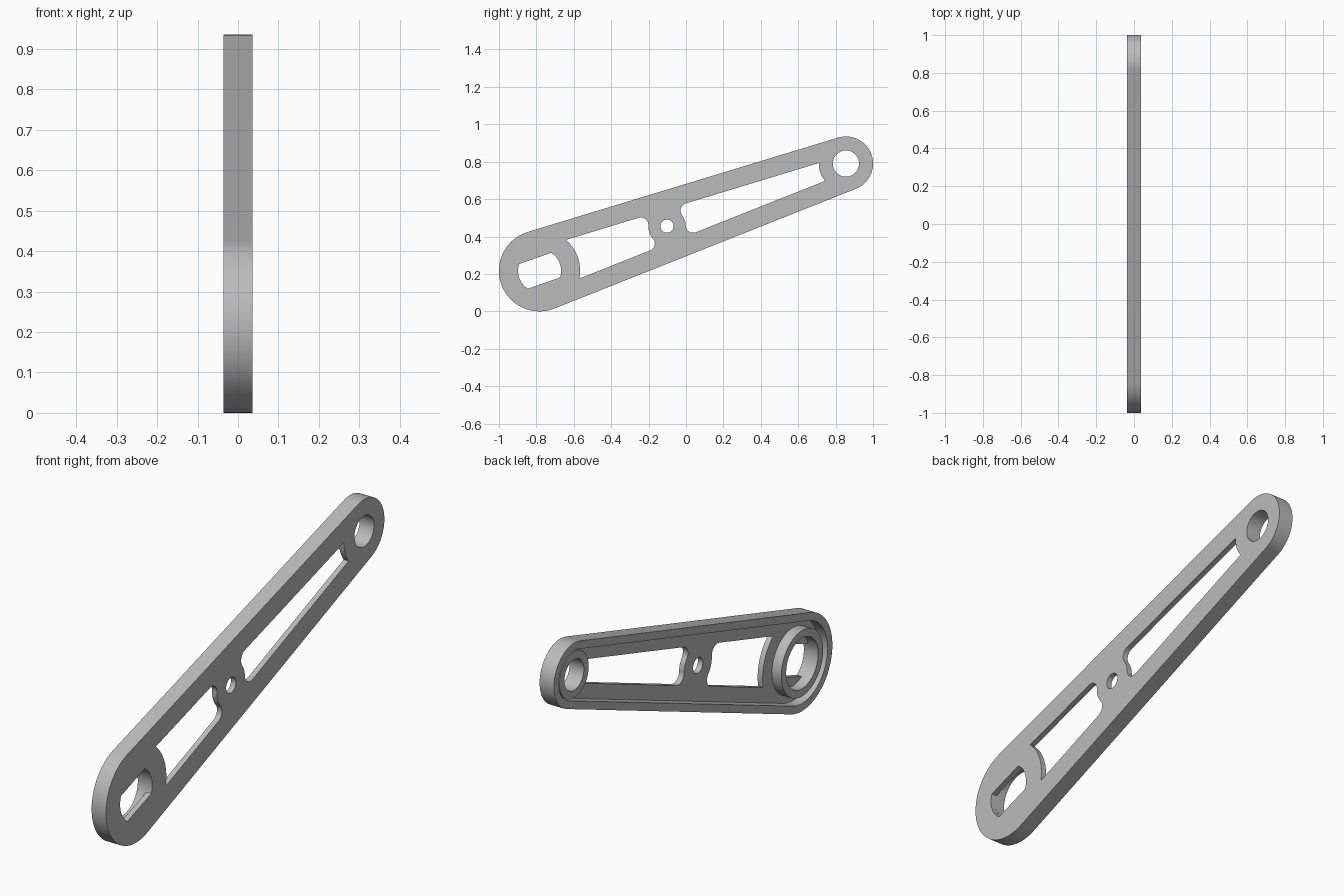
import bpy, bmesh, math
from mathutils import Matrix, Vector

if "Cube" in bpy.data.objects:
    bpy.data.objects.remove(bpy.data.objects["Cube"], do_unlink=True)

# Main dimensions; profiles are drawn along the arm axis, big end at the origin
BIG, SMALL = Vector((-0.783, 0.217)), Vector((0.855, 0.79))
R1, R2 = 0.217, 0.145
HALF, FLOOR = 0.036, 0.011
WALL, BAND, HUB_R, FILLET = 0.035, 0.10, 0.10, 0.04
axis = SMALL - BIG
L = axis.length
tilt = math.atan2(axis.y, axis.x)
HUB = 0.416 * L
slope = math.asin((R1 - R2) / L)
A = math.pi / 2 - slope
normal = Vector((math.cos(A), math.sin(A)))
tangent = Vector((normal.y, -normal.x))

grey = bpy.data.materials.new("light_grey")
grey.use_nodes = True
grey.diffuse_color = (0.5, 0.5, 0.5, 1)
grey.node_tree.nodes["Principled BSDF"].inputs["Base Color"].default_value = (0.5, 0.5, 0.5, 1)


def arc(c, r, a0, a1, n=24):
    c = Vector(c)
    return [c + r * Vector((math.cos(a0 + (a1 - a0) * i / n), math.sin(a0 + (a1 - a0) * i / n)))
            for i in range(n + 1)]


def circle(u, r):
    return arc((u, 0), r, 0, math.tau, 64)[:-1]


def hull(inset):
    """Tapered outline with round ends, moved inward."""
    return (arc((0, 0), R1 - inset, A, math.tau - A, 48)
            + arc((L, 0), R2 - inset, -A, A, 48))


def line_hit(u, r, dist, side):
    """Point on the inset upper edge at distance r from (u, 0)."""
    h = dist - normal.x * u
    return Vector((u, 0)) + normal * h + tangent * side * math.sqrt(r * r - h * h)


def angle(v):
    return math.atan2(v.y, v.x)


def window(end_u, end_r, side):
    """Opening between an end disc and the hub; side is -1 or 1 seen from the hub."""
    hub = Vector((HUB, 0))
    corner = line_hit(end_u, end_r, R1 - BAND, -side)
    centre = line_hit(HUB, HUB_R + FILLET, R1 - BAND - FILLET, side)
    toward = angle(hub - centre)
    if side > 0:
        toward %= math.tau
    flat = math.pi if side > 0 else 0
    upper = arc((end_u, 0), end_r, flat, angle(corner - Vector((end_u, 0))), 12)
    upper += arc(centre, FILLET, A, toward, 12)
    upper += arc(hub, HUB_R, angle(centre - hub), math.pi - flat, 8)[1:]
    return upper + [Vector((p.x, -p.y)) for p in reversed(upper[1:-1])]


def part(name, loops, x0, x1):
    """Extrude a filled profile with holes across the arm thickness."""
    curve = bpy.data.curves.new(name + "_profile", "CURVE")
    curve.dimensions = "2D"
    curve.fill_mode = "BOTH"
    curve.extrude = (x1 - x0) / 2
    for loop in loops:
        s = curve.splines.new("POLY")
        s.points.add(len(loop) - 1)
        for p, co in zip(s.points, loop):
            p.co = (co.x, co.y, 0, 1)
        s.use_cyclic_u = True
    temp = bpy.data.objects.new(name + "_profile", curve)
    bpy.context.collection.objects.link(temp)
    dg = bpy.context.evaluated_depsgraph_get()
    mesh = bpy.data.meshes.new_from_object(temp.evaluated_get(dg))
    bpy.data.objects.remove(temp, do_unlink=True)
    bpy.data.curves.remove(curve)
    # Profile plane becomes the YZ plane, tilted along the arm
    turn = Matrix(((0, 0, 1, 0), (1, 0, 0, 0), (0, 1, 0, 0), (0, 0, 0, 1)))
    place = Matrix.Translation(((x0 + x1) / 2, BIG.x, BIG.y)) @ turn @ Matrix.Rotation(tilt, 4, "Z")
    bm = bmesh.new()
    bm.from_mesh(mesh)
    bmesh.ops.transform(bm, matrix=place, verts=bm.verts)
    bmesh.ops.remove_doubles(bm, verts=bm.verts, dist=1e-5)
    bmesh.ops.recalc_face_normals(bm, faces=bm.faces)
    bm.to_mesh(mesh)
    bm.free()
    mesh.name = name
    mesh.materials.clear()
    mesh.materials.append(grey)
    obj = bpy.data.objects.new(name, mesh)
    bpy.context.collection.objects.link(obj)
    bpy.ops.object.select_all(action="DESELECT")
    obj.select_set(True)
    bpy.context.view_layer.objects.active = obj
    bpy.ops.object.shade_smooth_by_angle(angle=math.radians(30))
    return obj


# Bore sizes, the big one keyed by two flats in the plate
BORE, PIN, HUB_HOLE, FLAT = 0.115, 0.07, 0.035, 0.07
b = math.asin(FLAT / BORE)
keyed = arc((0, 0), BORE, -b, b) + arc((0, 0), BORE, math.pi - b, math.pi + b)

# Flat plate with two windows and three holes
part("arm_plate", [hull(0), window(0, R1, -1), window(L, R2, 1),
                   keyed, circle(HUB, HUB_HOLE), circle(L, PIN)], FLOOR, HALF)
# Raised rim around the recessed side
part("outer_rim", [hull(0), hull(WALL)], -HALF, FLOOR)
# Ring bosses around the end bores
part("big_boss", [circle(0, BORE + WALL), circle(0, BORE)], -HALF, FLOOR)
part("small_boss", [circle(L, PIN + WALL), circle(L, PIN)], -HALF, FLOOR)
